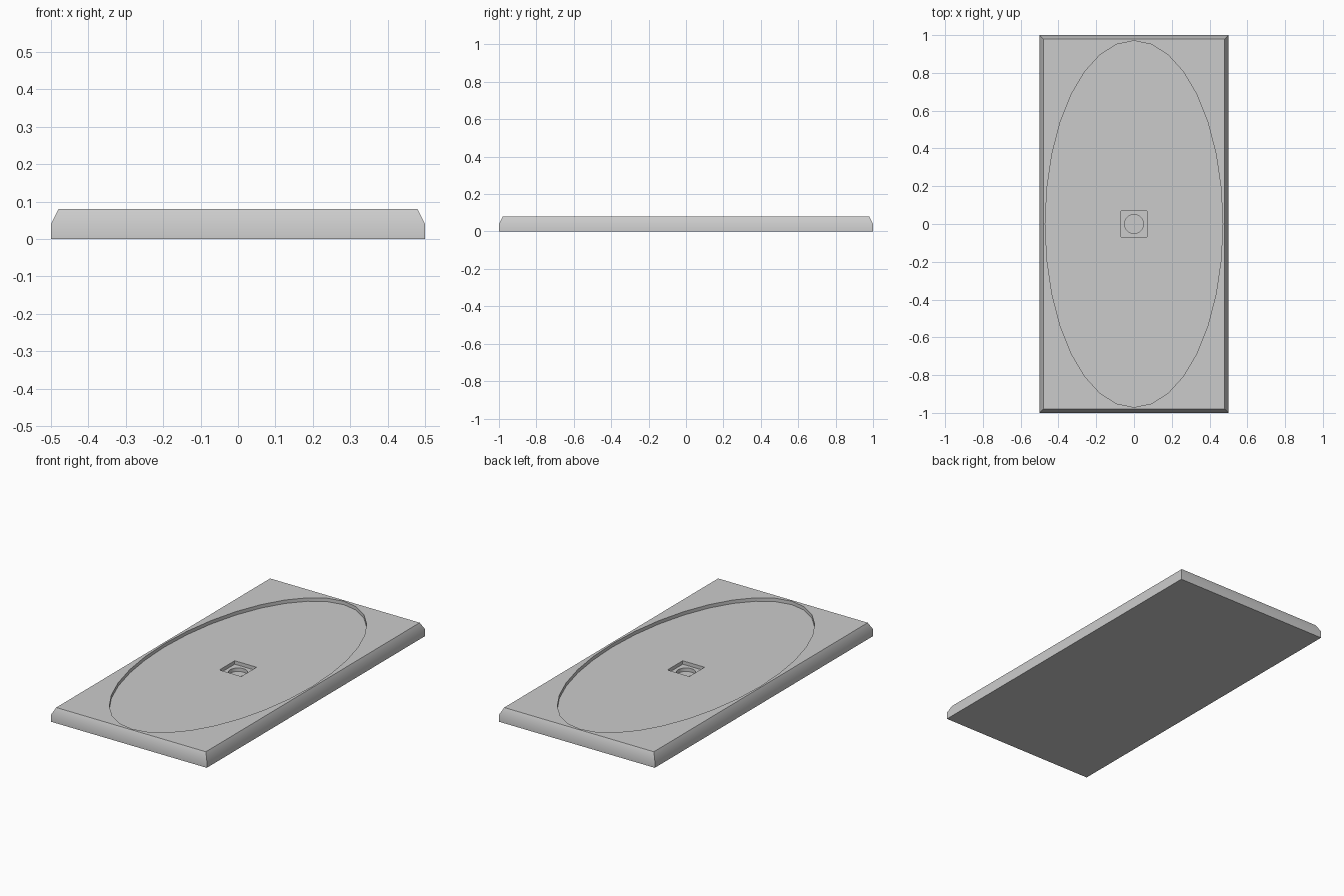
import bpy, math

cube = bpy.data.objects.get("Cube")
if cube:
    bpy.data.objects.remove(cube, do_unlink=True)

TOP = 0.08

grey = bpy.data.materials.new("stone_grey")
grey.use_nodes = True
colour = (0.6, 0.6, 0.6, 1)
grey.diffuse_color = colour
grey.node_tree.nodes["Principled BSDF"].inputs["Base Color"].default_value = colour


def loft(name, rings):
    """Solid made of stacked outlines, capped at both ends."""
    n = len(rings[0])
    verts = [p for ring in rings for p in ring]
    faces = [list(range(n))[::-1], list(range(len(verts) - n, len(verts)))]
    for r in range(len(rings) - 1):
        for i in range(n):
            j = (i + 1) % n
            a, b = r * n, (r + 1) * n
            faces.append([a + i, a + j, b + j, b + i])
    mesh = bpy.data.meshes.new(name)
    mesh.from_pydata(verts, [], faces)
    mesh.materials.append(grey)
    obj = bpy.data.objects.new(name, mesh)
    bpy.context.collection.objects.link(obj)
    return obj


def rectangle(x, y, z):
    return [(-x, -y, z), (x, -y, z), (x, y, z), (-x, y, z)]


def ellipse(x, y, z, sides=32):
    angles = [2 * math.pi * i / sides for i in range(sides)]
    return [(x * math.cos(a), y * math.sin(a), z) for a in angles]


def carve(target, outline, x, y, floor):
    """Sink a pocket with the given outline down to the floor height."""
    cutter = loft("pocket_cutter", [outline(x, y, floor), outline(x, y, TOP + 0.1)])
    cutter.hide_render = True
    mod = target.modifiers.new("pocket", 'BOOLEAN')
    mod.operation = 'DIFFERENCE'
    mod.solver = 'EXACT'
    mod.object = cutter
    bpy.context.view_layer.objects.active = target
    bpy.ops.object.modifier_apply(modifier=mod.name)
    bpy.data.objects.remove(cutter, do_unlink=True)


# Slab with a chamfered upper rim
tray = loft("shower_tray", [rectangle(0.5, 1.0, 0), rectangle(0.5, 1.0, 0.04),
                            rectangle(0.48, 0.98, TOP)])

# Oval basin, square drain recess and round drain hole
carve(tray, ellipse, 0.47, 0.97, 0.06)
carve(tray, rectangle, 0.07, 0.07, 0.04)
carve(tray, ellipse, 0.05, 0.05, 0.02)

# Smooth walls with sharp rims
bpy.ops.object.select_all(action='DESELECT')
tray.select_set(True)
bpy.context.view_layer.objects.active = tray
bpy.ops.object.shade_smooth_by_angle(angle=math.radians(30))
